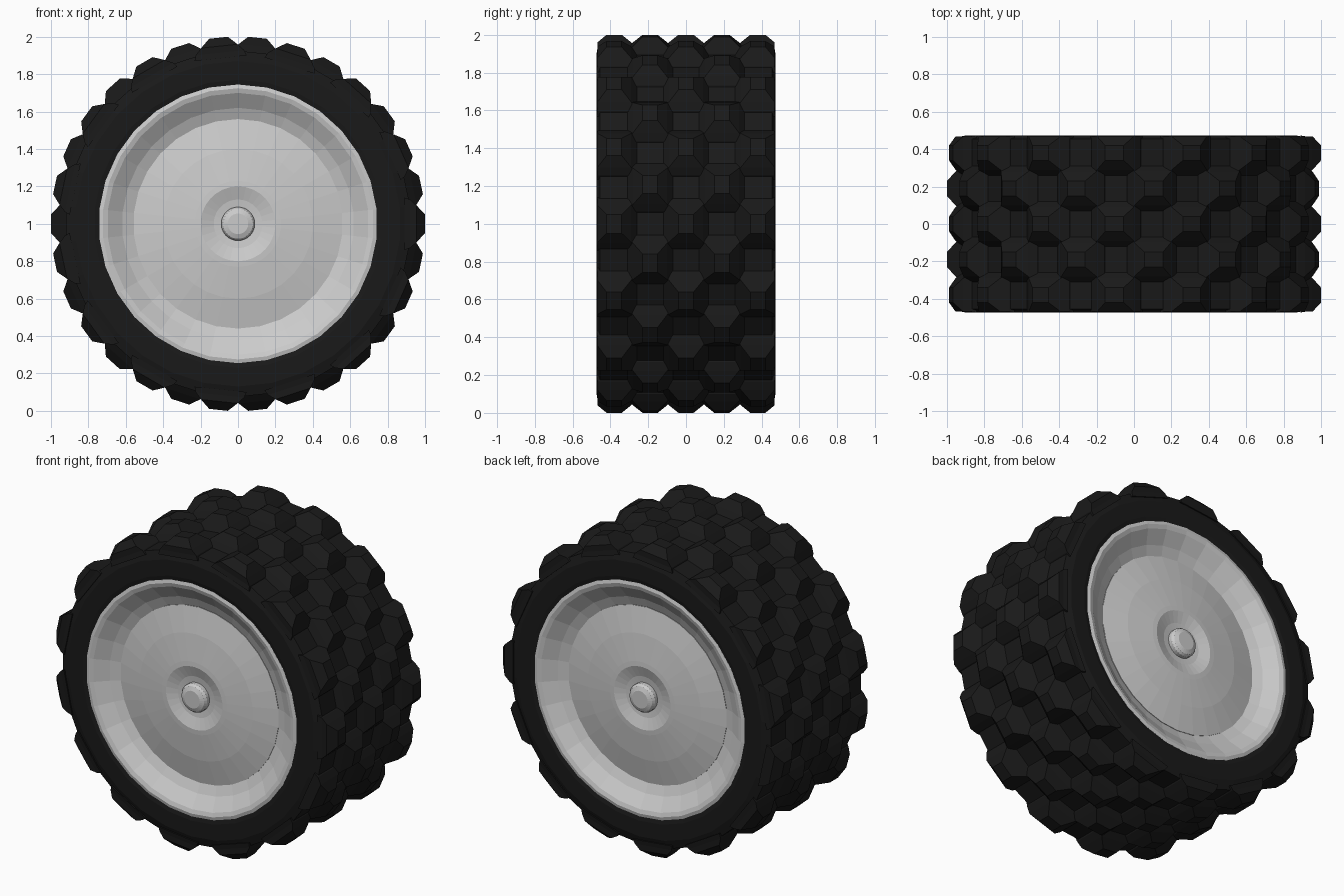
import bpy, bmesh
from math import sin, cos, pi, radians

if "Cube" in bpy.data.objects:
    bpy.data.objects.remove(bpy.data.objects["Cube"])

SIDES = 30
CENTRE_Z = 1.0


def finish(name, bm, mat=None):
    bmesh.ops.remove_doubles(bm, verts=bm.verts, dist=1e-5)
    bmesh.ops.recalc_face_normals(bm, faces=bm.faces)
    me = bpy.data.meshes.new(name)
    bm.to_mesh(me)
    bm.free()
    ob = bpy.data.objects.new(name, me)
    bpy.context.collection.objects.link(ob)
    if mat:
        me.materials.append(mat)
    return ob


def lathe(name, profile, closed=False, mat=None):
    """Spin (radius, y) points around the axle."""
    bm = bmesh.new()
    rings = []
    for r, y in profile:
        ring = []
        for i in range(SIDES):
            a = 2 * pi * (i + 0.5) / SIDES
            ring.append(bm.verts.new((r * cos(a), y, CENTRE_Z + r * sin(a))))
        rings.append(ring)
    pairs = list(zip(rings, rings[1:]))
    if closed:
        pairs.append((rings[-1], rings[0]))
    for p, q in pairs:
        for i in range(SIDES):
            j = (i + 1) % SIDES
            bm.faces.new((p[i], p[j], q[j], q[i]))
    if not closed:
        bm.faces.new(rings[0])
        bm.faces.new(rings[-1])
    return finish(name, bm, mat)


def both_sides(half):
    """Mirror a front half profile to the back."""
    return half + [(r, -y) for r, y in reversed(half)]


rubber = bpy.data.materials.new("rubber")
rubber.diffuse_color = (0.01, 0.01, 0.01, 1)
rubber.use_nodes = True
rubber.node_tree.nodes["Principled BSDF"].inputs["Base Color"].default_value = rubber.diffuse_color

# Tyre carcass
outer = both_sides([(0.735, -0.465), (0.77, -0.473), (0.87, -0.473), (0.925, -0.455)])
lathe("tyre", outer + [(0.69, 0.40), (0.69, -0.40)], closed=True, mat=rubber)

# Staggered tread blocks: five rows of fifteen
bm = bmesh.new()
for row in range(-2, 3):
    for k in range(15):
        a = radians(24 * k + (12 if row % 2 else 0))
        rings = []
        for r, ht, hy in ((0.89, 0.14, 0.13), (0.92, 0.13, 0.12),
                          (0.955, 0.098, 0.09), (1.0, 0.05, 0.04)):
            limit = 0.473 if r < 0.91 else 0.468
            ring = []
            for st, sy in ((-1, -1), (1, -1), (1, 1), (-1, 1)):
                t = st * ht
                y = max(-limit, min(limit, row * 0.19 + sy * hy))
                ring.append(bm.verts.new((r * cos(a) - t * sin(a), y,
                                          CENTRE_Z + r * sin(a) + t * cos(a))))
            rings.append(ring)
        for p, q in zip(rings, rings[1:]):
            for i in range(4):
                j = (i + 1) % 4
                bm.faces.new((p[i], p[j], q[j], q[i]))
        bm.faces.new(rings[0])
        bm.faces.new(rings[-1])
finish("tread_blocks", bm, rubber)

# Rim with flared lip on both sides
rim_half = [(0.55, -0.36), (0.56, -0.385), (0.62, -0.41), (0.70, -0.465),
            (0.725, -0.473), (0.745, -0.468), (0.745, -0.43), (0.70, -0.39)]
lathe("rim", both_sides(rim_half))

# Domed disc with a recessed middle, and a nut on each face
disc_half = [(0.085, -0.415), (0.13, -0.42), (0.20, -0.442), (0.23, -0.44),
             (0.40, -0.42), (0.56, -0.388), (0.56, -0.36)]
lathe("wheel_disc", both_sides(disc_half))
nut_half = [(0.055, -0.465), (0.08, -0.455), (0.09, -0.44), (0.09, -0.40)]
lathe("axle_nut", both_sides(nut_half))
